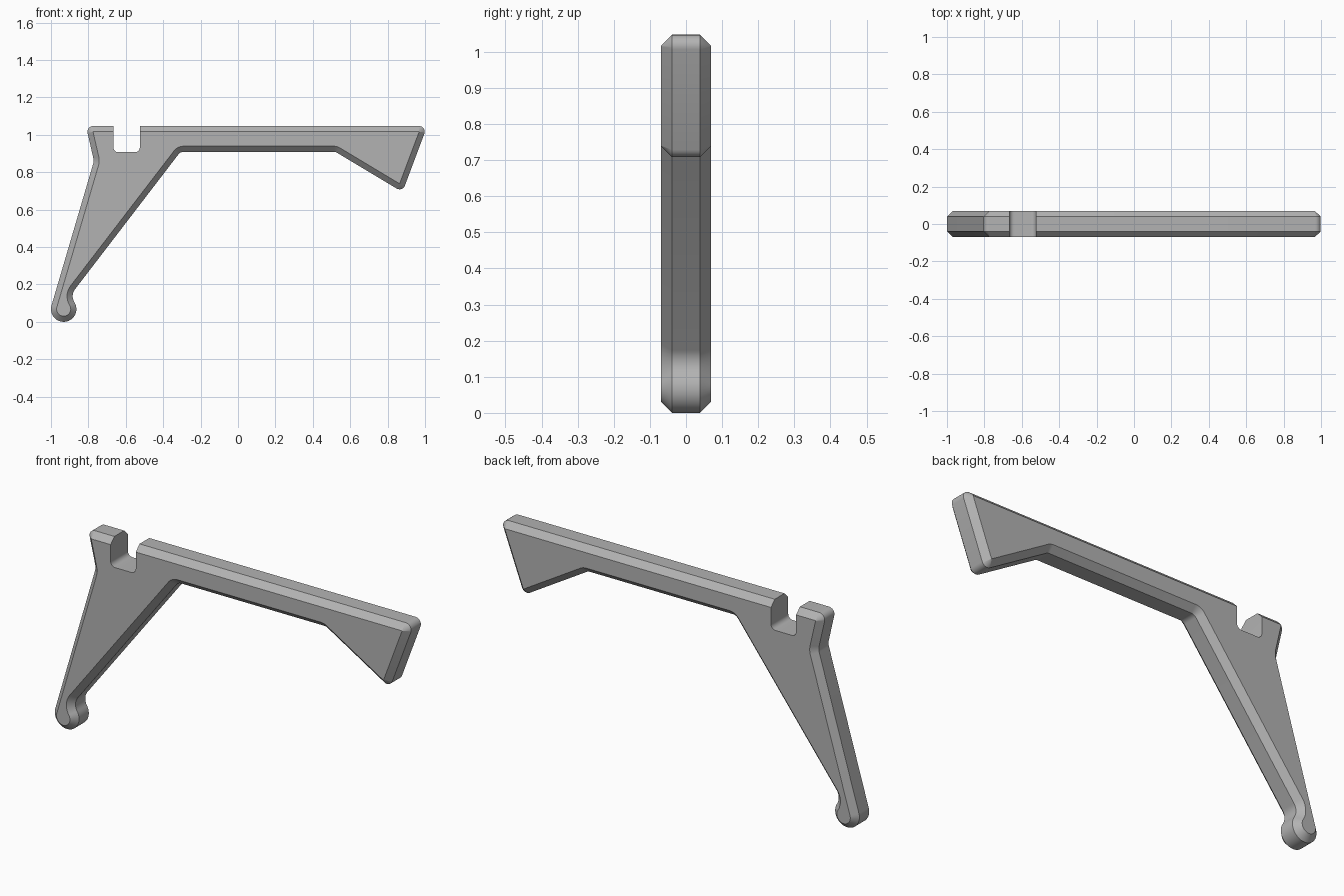
import bpy, bmesh, math
from mathutils import Vector

if "Cube" in bpy.data.objects:
    bpy.data.objects.remove(bpy.data.objects["Cube"])

HALF = 0.069    # half thickness of the bracket
CHAMFER = 0.03  # bevel along the outline

grey = bpy.data.materials.new("plain grey")
grey.use_nodes = True
grey.diffuse_color = (0.45, 0.45, 0.45, 1)
grey.node_tree.nodes["Principled BSDF"].inputs["Base Color"].default_value = (0.45, 0.45, 0.45, 1)


def arc(centre, radius, start, end, steps):
    """Points on a circle, angles in radians."""
    return [centre + radius * Vector((math.cos(a), math.sin(a)))
            for a in (start + (end - start) * i / steps for i in range(steps + 1))]


def fillet(before, corner, after, radius, steps=8):
    """Round one corner of an outline."""
    u, v = (before - corner).normalized(), (after - corner).normalized()
    half = u.angle(v) / 2
    centre = corner + (u + v).normalized() * radius / math.sin(half)
    p, q = (corner + d * radius / math.tan(half) - centre for d in (u, v))
    start = math.atan2(p.y, p.x)
    turn = math.atan2(p.x * q.y - p.y * q.x, p.dot(q))
    return arc(centre, radius, start, start + turn, steps)


def inset(points, amount):
    """Mitred inward offset of a counter-clockwise outline."""
    result = []
    for i, p in enumerate(points):
        a = (p - points[i - 1]).normalized()
        b = (points[(i + 1) % len(points)] - p).normalized()
        na, nb = Vector((-a.y, a.x)), Vector((-b.y, b.x))
        result.append(p + (na + nb) * amount / (1 + na.dot(nb)))
    return result


def loft(name, sections):
    """Skin a stack of (outline, y) sections and close both ends."""
    bm = bmesh.new()
    rings = [[bm.verts.new((p.x, y, p.y)) for p in pts] for pts, y in sections]
    n = len(rings[0])
    for lower, upper in zip(rings, rings[1:]):
        for i in range(n):
            j = (i + 1) % n
            bm.faces.new((lower[i], lower[j], upper[j], upper[i]))
    bm.faces.new(rings[0][::-1])
    bm.faces.new(rings[-1])
    bmesh.ops.remove_doubles(bm, verts=bm.verts, dist=0.0005)
    bmesh.ops.recalc_face_normals(bm, faces=bm.faces)
    mesh = bpy.data.meshes.new(name)
    bm.to_mesh(mesh)
    bm.free()
    mesh.materials.append(grey)
    obj = bpy.data.objects.new(name, mesh)
    bpy.context.collection.objects.link(obj)
    return obj


# Outline: round foot, then the filleted corners counter-clockwise
foot = arc(Vector((-0.932, 0.068)), 0.068, math.radians(163.6), math.radians(390), 28)
corners = [
    (-0.896, 0.142, 0.06),   # neck above the foot
    (-0.308, 0.909, 0.035),  # leg meets the beam
    (0.521, 0.909, 0.035),   # beam meets the end wedge
    (0.8795, 0.694, 0.0305), # wedge tip
    (1.012, 1.047, 0.0305),  # top right
    (-0.813, 1.047, 0.0305), # top left
    (-0.77, 0.86, 0.06),     # waist
]
path = [foot[-1]] + [Vector(c[:2]) for c in corners] + [foot[0]]
outline = list(foot)
for i, c in enumerate(corners, 1):
    outline += fillet(path[i - 1], path[i], path[i + 1], c[2])

inner = inset(outline, CHAMFER)
bracket = loft("bracket_arm", [(inner, -HALF), (outline, CHAMFER - HALF),
                               (outline, HALF - CHAMFER), (inner, HALF)])

# Slot in the top edge with rounded bottom corners
x0, x1, floor, top = -0.666, -0.525, 0.907, 1.2
box = [Vector(p) for p in ((x0, top), (x0, floor), (x1, floor), (x1, top))]
slot = ([box[0]] + fillet(*box[:3], 0.025) + fillet(*box[1:], 0.025) + [box[3]])
cutter = loft("slot_cutter", [(slot, -0.2), (slot, 0.2)])
cutter.hide_render = True

cut = bracket.modifiers.new("slot", 'BOOLEAN')
cut.operation = 'DIFFERENCE'
cut.solver = 'EXACT'
cut.object = cutter
bpy.context.view_layer.objects.active = bracket
bracket.select_set(True)
bpy.ops.object.modifier_apply(modifier=cut.name)
bpy.data.objects.remove(cutter)
bpy.ops.object.shade_smooth_by_angle(angle=math.radians(30))
